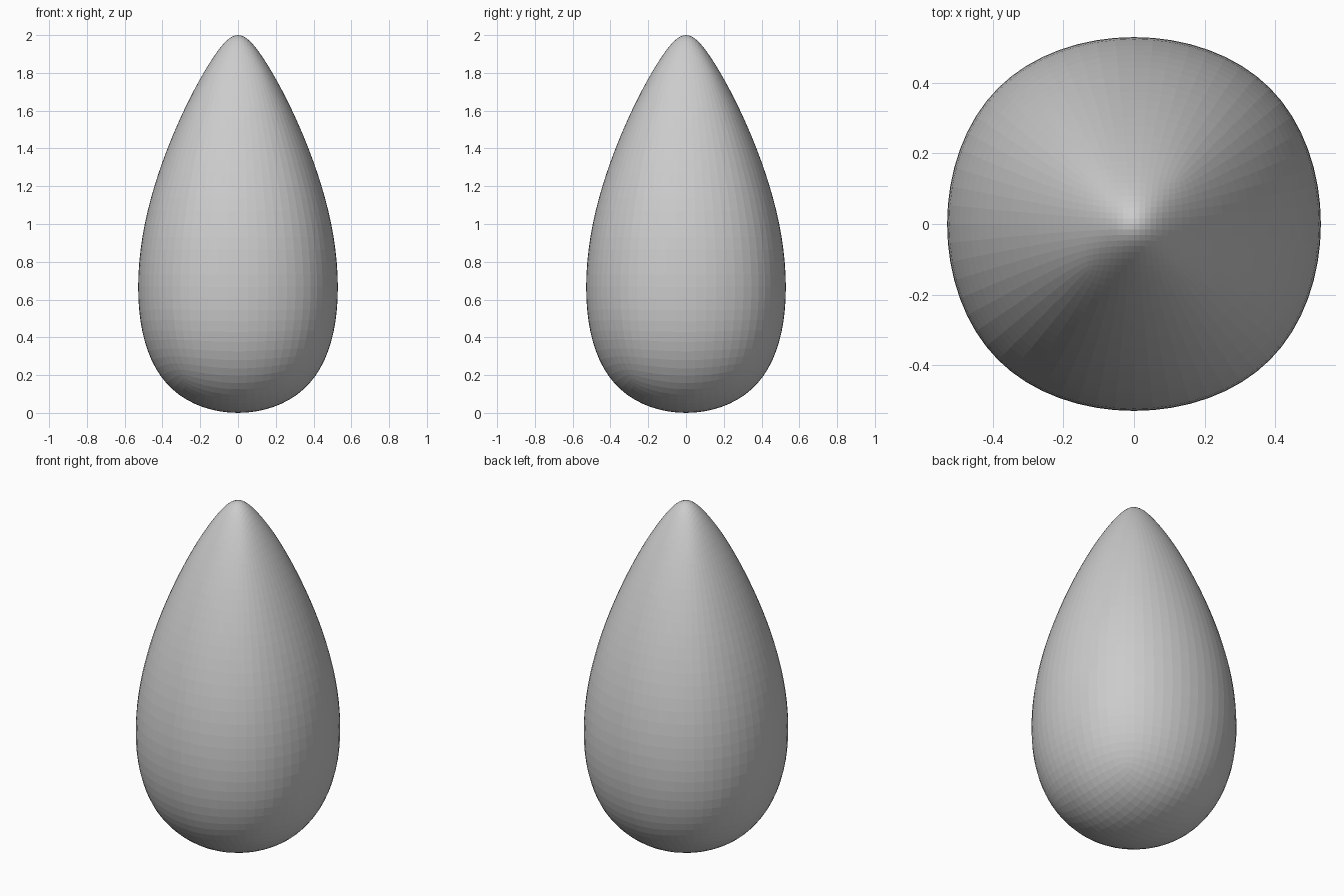
import bpy, bmesh

if "Cube" in bpy.data.objects:
    bpy.data.objects.remove(bpy.data.objects["Cube"])

# (half width, height) of each square cage level: base, belly, tip
LEVELS = [(0.535, -0.087), (0.66, 1.0), (0.055, 2.087)]

bm = bmesh.new()
rings = []
for a, z in LEVELS:
    rings.append([bm.verts.new((sx * a, sy * a, z))
                  for sx, sy in ((-1, -1), (1, -1), (1, 1), (-1, 1))])

# side faces between levels
for lo, hi in zip(rings, rings[1:]):
    for i in range(4):
        j = (i + 1) % 4
        bm.faces.new((lo[i], lo[j], hi[j], hi[i]))
# end caps
bm.faces.new(rings[0][::-1])
bm.faces.new(rings[-1])

mesh = bpy.data.meshes.new("teardrop_body")
bm.to_mesh(mesh)
bm.free()
body = bpy.data.objects.new("teardrop_body", mesh)
bpy.context.collection.objects.link(body)

# rounding of the cage into the drop shape
sub = body.modifiers.new("rounding", 'SUBSURF')
sub.levels = 4
sub.render_levels = 4
